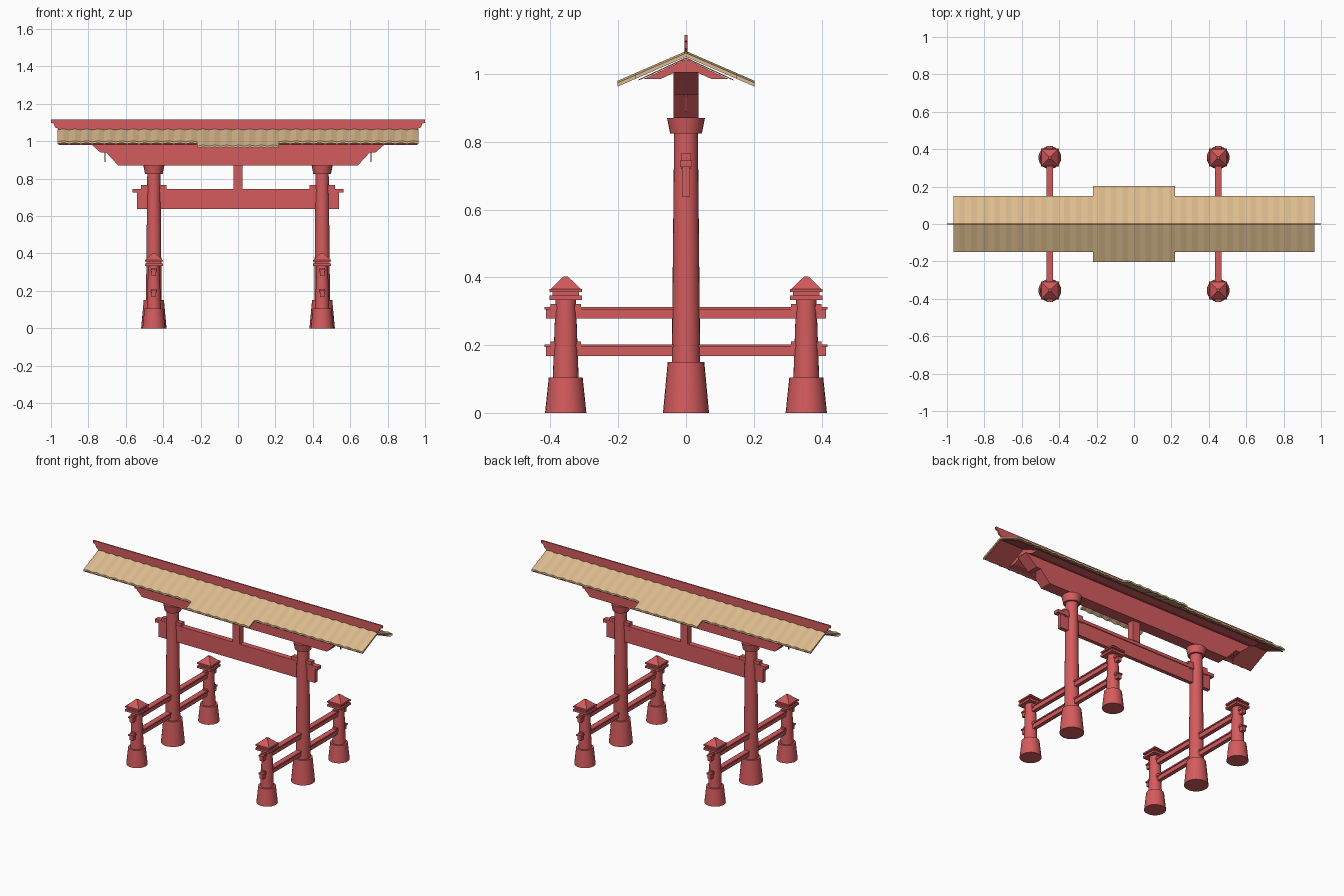
import bpy, bmesh, math
from mathutils import Vector

cube = bpy.data.objects.get("Cube")
if cube:
    bpy.data.objects.remove(cube, do_unlink=True)


def material(name, rgb):
    m = bpy.data.materials.new(name)
    m.use_nodes = True
    m.diffuse_color = (*rgb, 1)
    m.node_tree.nodes["Principled BSDF"].inputs["Base Color"].default_value = (*rgb, 1)
    return m


RED = material("red paint", (0.66, 0.105, 0.11))
TAN = material("tan roof wood", (0.72, 0.50, 0.27))


def finish(name, bm, mat):
    bmesh.ops.recalc_face_normals(bm, faces=bm.faces)
    me = bpy.data.meshes.new(name)
    bm.to_mesh(me)
    bm.free()
    me.materials.append(mat)
    ob = bpy.data.objects.new(name, me)
    bpy.context.collection.objects.link(ob)
    return ob


def add_prism(bm, points, offset):
    """Closed outline swept along an offset."""
    a = [bm.verts.new(p) for p in points]
    b = [bm.verts.new(Vector(p) + Vector(offset)) for p in points]
    bm.faces.new(a)
    bm.faces.new(b)
    for i in range(len(a)):
        j = (i + 1) % len(a)
        bm.faces.new((a[i], a[j], b[j], b[i]))


def prism(name, points, offset, mat=RED):
    bm = bmesh.new()
    add_prism(bm, points, offset)
    return finish(name, bm, mat)


def box(name, x, y, z0, z1, hx, hy):
    pts = [(x - hx, y - hy, z0), (x + hx, y - hy, z0), (x + hx, y + hy, z0), (x - hx, y + hy, z0)]
    return prism(name, pts, (0, 0, z1 - z0))


def front_plate(name, half, hy):
    """Left-right symmetric outline in x and z, given for +x from top to bottom."""
    pts = [(x, -hy, z) for x, z in half] + [(-x, -hy, z) for x, z in reversed(half)]
    return prism(name, pts, (0, 2 * hy, 0))


def frustum(name, x, y, z0, z1, r0, r1, sides=24, turn=0):
    bpy.ops.mesh.primitive_cone_add(vertices=sides, radius1=r0, radius2=r1, depth=z1 - z0,
                                    location=(x, y, (z0 + z1) / 2), rotation=(0, 0, turn))
    ob = bpy.context.object
    ob.name = name
    ob.data.materials.append(RED)
    if sides > 8:
        bpy.ops.object.shade_smooth_by_angle(angle=math.radians(35))
    return ob


# Main columns, side posts and railings
for side, x in (("left", 0.45), ("right", -0.45)):
    frustum(side + "_column_base", x, 0, 0, 0.15, 0.068, 0.054)
    frustum(side + "_column", x, 0, 0.15, 0.83, 0.042, 0.035)
    frustum(side + "_column_capital", x, 0, 0.825, 0.87, 0.047, 0.056)
    box(side + "_column_wedge", x, 0, 0.72, 0.765, 0.068, 0.015)
    for end, y in (("front", -0.355), ("back", 0.355)):
        n = f"{side}_{end}_post"
        frustum(n + "_base", x, y, 0, 0.105, 0.061, 0.05)
        frustum(n, x, y, 0.105, 0.335, 0.038, 0.03)
        box(n + "_lower_cap", x, y, 0.333, 0.346, 0.048, 0.048)
        box(n + "_cap_neck", x, y, 0.346, 0.357, 0.039, 0.039)
        box(n + "_upper_cap", x, y, 0.357, 0.366, 0.048, 0.048)
        frustum(n + "_cap_peak", x, y, 0.366, 0.402, 0.062, 0.01, 4, math.pi / 4)
    for level, z in (("lower", 0.168), ("upper", 0.279)):
        box(f"{side}_{level}_rail", x, 0, z, z + 0.026, 0.012, 0.413)
        box(f"{side}_{level}_rail_cap", x, 0, z + 0.026, z + 0.034, 0.017, 0.418)
        for s in (-1, 1):
            box(f"{side}_{level}_rail_wedge", x, s * 0.355, z + 0.02, z + 0.043, 0.014, 0.045)

# Tie beam and centre strut
box("tie_beam", 0, 0, 0.638, 0.725, 0.54, 0.012)
box("tie_beam_cap", 0, 0, 0.725, 0.745, 0.563, 0.017)
box("centre_strut", 0, 0, 0.745, 0.875, 0.025, 0.02)

# Stacked top beams with undercut ends
front_plate("lower_top_beam", [(0.705, 0.94), (0.64, 0.87)], 0.037)
front_plate("upper_top_beam", [(0.81, 1.005), (0.735, 0.94)], 0.037)
for s in (-1, 1):
    box("beam_end_pendant", s * 0.712, 0, 0.89, 0.945, 0.003, 0.003)

# Roof support wedge and red soffit
wedge = [(0, 1.044), (0.126, 0.985), (0.076, 0.985), (0.035, 1.004)]
outline = wedge + [(-y, z) for y, z in reversed(wedge[1:])]
prism("roof_support", [(-0.8, y, z) for y, z in outline], (1.6, 0, 0))
sheet = [(0.14, 0.984), (0, 1.049), (-0.14, 0.984), (-0.14, 0.981), (0, 1.045), (0.14, 0.981)]
prism("roof_soffit", [(-0.96, y, z) for y, z in sheet], (1.92, 0, 0))

# Folded roof boards, longer in the middle
COUNT, HALF, SLOPE = 31, 0.965, 0.435
w = 2 * HALF / COUNT
for side, s in (("front", -1), ("back", 1)):
    bm = bmesh.new()
    for i in range(COUNT):
        x = -HALF + (i + 0.5) * w
        run = 0.202 if abs(i - COUNT // 2) <= 3 else 0.15
        top, fold, t = 1.062, 0.006, 0.011
        section = [(-w / 2, top), (0, top + fold), (w / 2, top),
                   (w / 2, top - t), (0, top + fold - t), (-w / 2, top - t)]
        add_prism(bm, [(x + dx, 0, z) for dx, z in section], (0, s * run, -SLOPE * run))
    finish(side + "_roof_boards", bm, TAN)

# Ridge board with stepped ends
front_plate("ridge_board", [(1.0, 1.115), (1.0, 1.098), (0.985, 1.095), (0.978, 1.075),
                            (0.962, 1.066), (0.962, 1.05)], 0.004)
